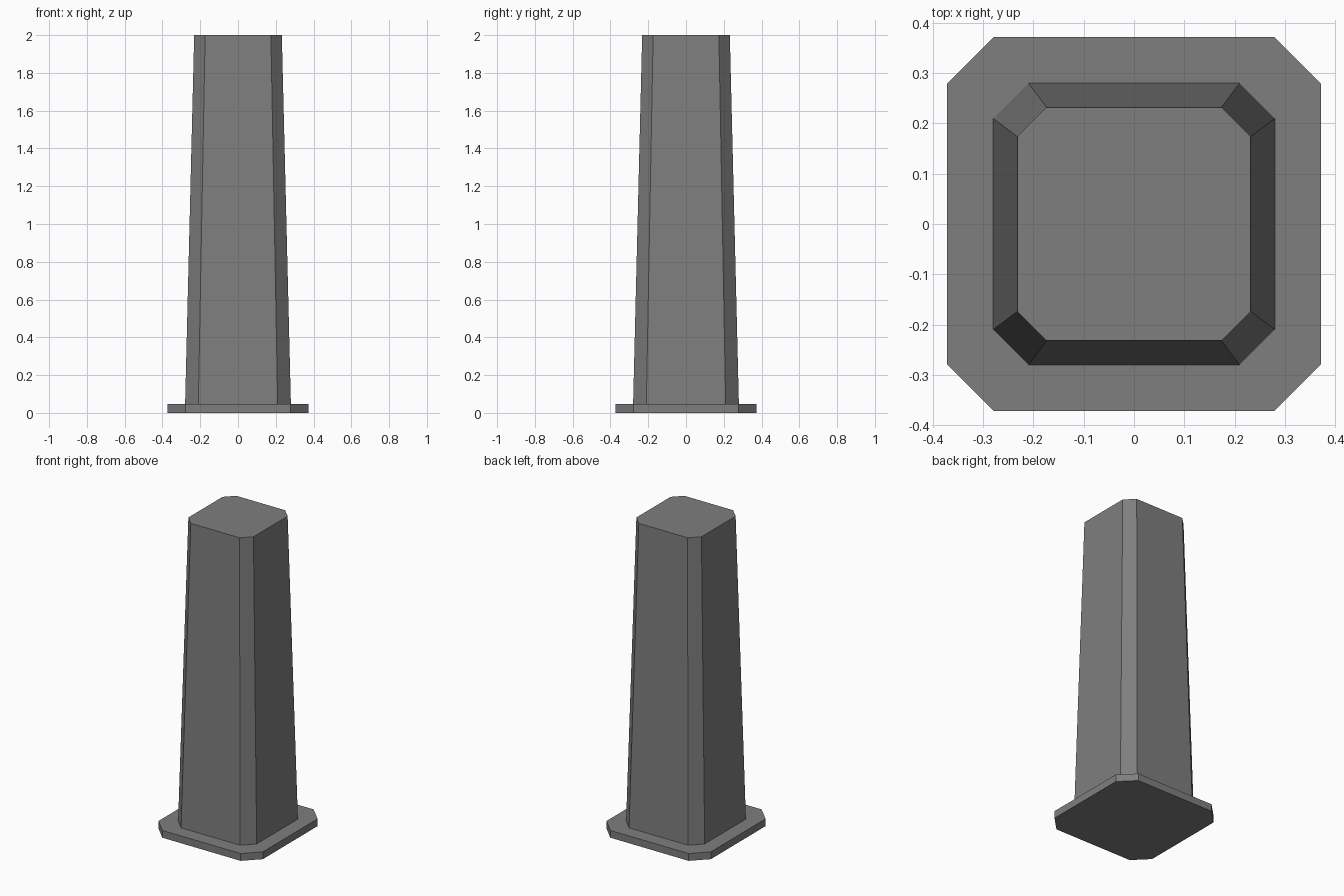
import bpy
import bmesh

if "Cube" in bpy.data.objects:
    bpy.data.objects.remove(bpy.data.objects["Cube"])


def ring(bm, half, corner, z):
    """Square ring with chamfered corners, counter-clockwise from above."""
    h, c = half, corner
    pts = [(h, -c), (h, c), (c, h), (-c, h), (-h, c), (-h, -c), (-c, -h), (c, -h)]
    return [bm.verts.new((x, y, z)) for x, y in pts]


# Pillar sections from bottom to top: half width, chamfer start, height
sections = [
    (0.372, 0.279, 0.0),    # plinth underside
    (0.372, 0.279, 0.047),  # plinth top edge
    (0.28, 0.21, 0.047),    # foot of the shaft
    (0.232, 0.174, 2.0),    # top of the tapered shaft
]

bm = bmesh.new()
rings = [ring(bm, *s) for s in sections]

# Side walls and plinth ledge
for low, high in zip(rings, rings[1:]):
    for i in range(8):
        j = (i + 1) % 8
        bm.faces.new((low[i], low[j], high[j], high[i]))

# End caps
bm.faces.new(rings[0][::-1])
bm.faces.new(rings[-1])
bm.normal_update()

mesh = bpy.data.meshes.new("pillar")
bm.to_mesh(mesh)
bm.free()

# Dark grey finish
dark_grey = bpy.data.materials.new("dark_grey")
dark_grey.diffuse_color = (0.21, 0.21, 0.21, 1.0)
dark_grey.use_nodes = True
dark_grey.node_tree.nodes["Principled BSDF"].inputs["Base Color"].default_value = dark_grey.diffuse_color
mesh.materials.append(dark_grey)

bpy.context.collection.objects.link(bpy.data.objects.new("pillar", mesh))
